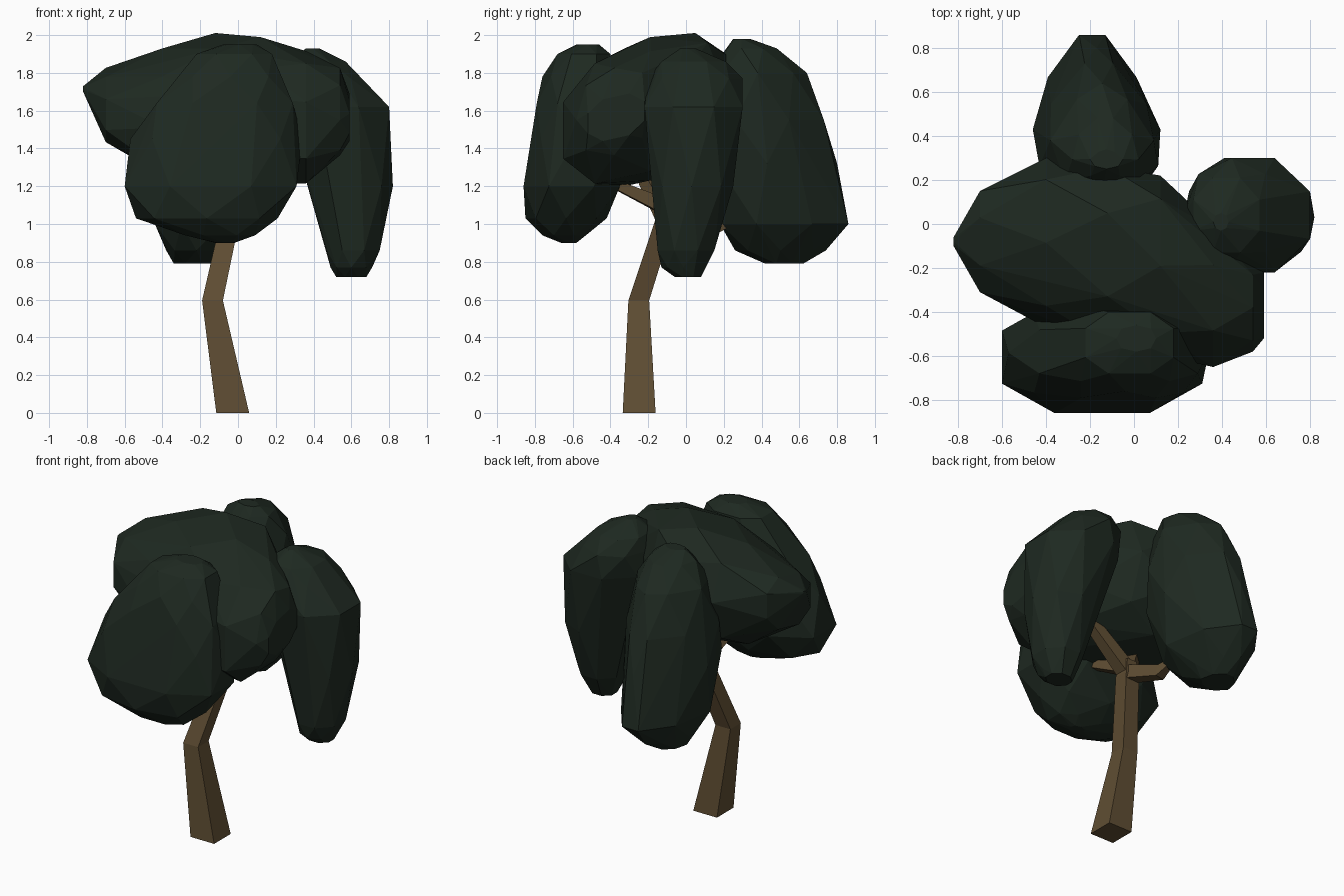
import bpy, bmesh, math
from mathutils import Vector

if "Cube" in bpy.data.objects:
    bpy.data.objects.remove(bpy.data.objects["Cube"])


def material(name, rgb):
    m = bpy.data.materials.new(name)
    m.diffuse_color = (*rgb, 1)
    m.use_nodes = True
    m.node_tree.nodes["Principled BSDF"].inputs["Base Color"].default_value = m.diffuse_color
    return m


LEAF = material("leaf", (0.013, 0.022, 0.015))
BARK = material("bark", (0.115, 0.075, 0.033))


def finish(name, bm, mat):
    bmesh.ops.recalc_face_normals(bm, faces=bm.faces)
    me = bpy.data.meshes.new(name)
    bm.to_mesh(me)
    bm.free()
    me.materials.append(mat)
    ob = bpy.data.objects.new(name, me)
    bpy.context.collection.objects.link(ob)


def power(v, e):
    return math.copysign(abs(v) ** e, v) if abs(v) > 1e-6 else 0.0


def clump(name, slices, along_x=False, tilt=0.0, taper=0.0, square=1.0, sides=8):
    """Faceted hull over oval slices: (position, a0, a1, b0, b1)."""
    bm = bmesh.new()
    for i, (p, a0, a1, b0, b1) in enumerate(slices):
        ra, rb = (a1 - a0) / 2, (b1 - b0) / 2
        shear = tilt * ra
        rb = math.sqrt(max(rb * rb - shear * shear, 0))
        turn = 0.5 * (i % 2)
        ring = [2 * math.pi * (k + turn) / sides for k in range(sides)]
        ring = [(power(math.cos(t), square), power(math.sin(t), square)) for t in ring]
        grow = 1 / max(u for u, v in ring)
        for u, v in ring:
            u, v = u * grow, v * grow
            a = (a0 + a1) / 2 + ra * u * min(1, 1 - taper * v)
            b = (b0 + b1) / 2 + rb * v + shear * u
            bm.verts.new((p, a, b) if along_x else (a, b, p))
    res = bmesh.ops.convex_hull(bm, input=bm.verts)
    inner = [g for g in res["geom_interior"] if isinstance(g, bmesh.types.BMVert)]
    bmesh.ops.delete(bm, geom=inner, context="VERTS")
    bmesh.ops.dissolve_limit(bm, angle_limit=math.radians(4), verts=bm.verts, edges=bm.edges)
    finish(name, bm, LEAF)


def limb(name, path, level=False):
    """Square limb through (x, y, z, half width) points."""
    bm = bmesh.new()
    d = Vector(path[-1][:3]) - Vector(path[0][:3])
    s = Vector((1, 0, 0)) if level else d.cross(Vector((0, 0, 1))).normalized()
    t = Vector((0, 1, 0)) if level else s.cross(d).normalized()
    rings = [[bm.verts.new(Vector((x, y, z)) + r * (i * s + j * t))
              for i, j in ((-1, -1), (1, -1), (1, 1), (-1, 1))] for x, y, z, r in path]
    for lo, hi in zip(rings, rings[1:]):
        for k in range(4):
            bm.faces.new((lo[k], lo[k - 1], hi[k - 1], hi[k]))
    bm.faces.new(rings[0])
    bm.faces.new(rings[-1])
    finish(name, bm, BARK)


# Bent trunk and its short branches
limb("trunk", [(-0.028, -0.248, 0, 0.087), (-0.135, -0.25, 0.595, 0.055),
               (-0.04, -0.11, 1.03, 0.05), (-0.03, -0.09, 1.12, 0.035)], level=True)
limb("front_branch", [(-0.04, -0.13, 1.10, 0.04), (0.02, -0.42, 1.23, 0.02)])
limb("left_branch", [(-0.04, -0.11, 1.06, 0.045), (-0.25, -0.28, 1.38, 0.03)])
limb("right_branch", [(-0.04, -0.11, 1.06, 0.045), (0.32, -0.12, 1.38, 0.03)])
limb("back_branch", [(-0.04, -0.11, 1.05, 0.045), (-0.09, 0.14, 0.97, 0.035), (-0.1, 0.22, 1.0, 0.02)])

# Hanging leaf clumps, sliced by height
clump("front_leaves", [
    (1.95, -0.08, 0.10, -0.58, -0.46), (1.90, -0.22, 0.18, -0.68, -0.40),
    (1.78, -0.31, 0.23, -0.76, -0.40), (1.64, -0.43, 0.29, -0.79, -0.37),
    (1.45, -0.57, 0.34, -0.83, -0.34), (1.20, -0.60, 0.31, -0.86, -0.35),
    (1.03, -0.54, 0.21, -0.85, -0.42), (0.94, -0.28, 0.09, -0.76, -0.53),
    (0.90, -0.12, -0.02, -0.66, -0.58)], square=0.85)
clump("right_leaves", [
    (1.93, 0.36, 0.43, -0.03, 0.05), (1.86, 0.27, 0.57, -0.13, 0.21),
    (1.77, 0.23, 0.66, -0.20, 0.30), (1.62, 0.25, 0.80, -0.22, 0.30),
    (1.20, 0.41, 0.82, -0.19, 0.25), (0.86, 0.47, 0.75, -0.15, 0.15),
    (0.77, 0.49, 0.71, -0.13, 0.10), (0.72, 0.52, 0.68, -0.06, 0.08)])
clump("back_leaves", [
    (1.98, -0.20, -0.05, 0.25, 0.34), (1.93, -0.28, 0.02, 0.22, 0.48),
    (1.80, -0.38, 0.09, 0.12, 0.64), (1.55, -0.43, 0.11, 0.08, 0.73),
    (1.32, -0.46, 0.12, 0.06, 0.80), (1.00, -0.44, 0.06, 0.18, 0.86),
    (0.86, -0.38, -0.06, 0.26, 0.74), (0.79, -0.34, -0.13, 0.42, 0.62)],
    taper=0.45, square=0.95)

# Top canopy, sliced along x and leaning down to the front
clump("top_leaves", [
    (-0.82, -0.10, -0.06, 1.70, 1.73), (-0.70, -0.31, 0.15, 1.45, 1.81),
    (-0.40, -0.47, 0.30, 1.25, 1.94), (-0.12, -0.54, 0.26, 1.23, 1.98),
    (0.12, -0.60, 0.22, 1.22, 2.00), (0.36, -0.65, -0.02, 1.24, 1.89),
    (0.54, -0.58, -0.18, 1.36, 1.83), (0.59, -0.52, -0.22, 1.45, 1.68)],
    along_x=True, tilt=0.22, square=0.85)
